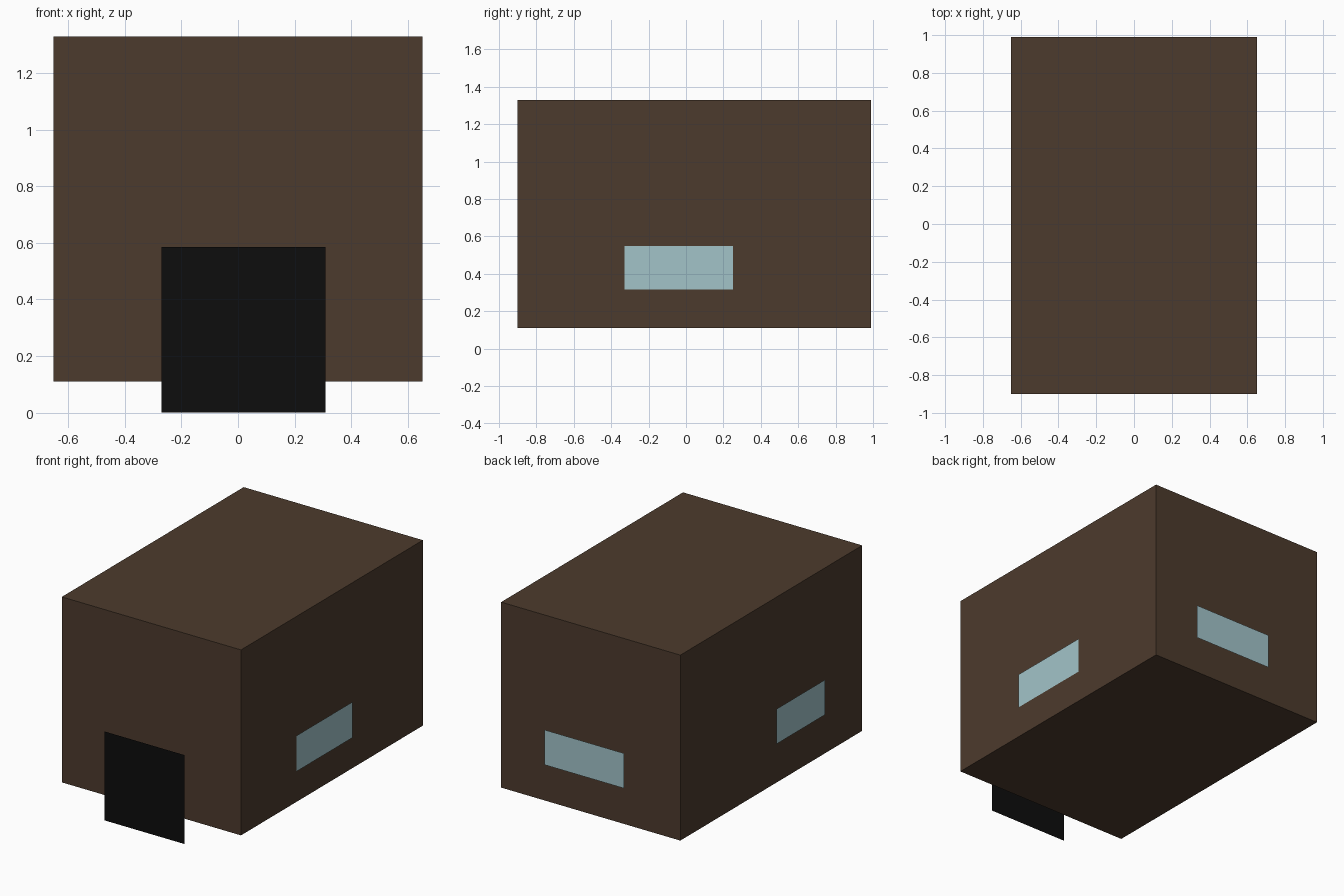
import bpy, bmesh
from mathutils import Vector

if "Cube" in bpy.data.objects:
    bpy.data.objects.remove(bpy.data.objects["Cube"])


def material(name, rgb):
    m = bpy.data.materials.new(name)
    m.diffuse_color = (*rgb, 1.0)
    m.use_nodes = True
    m.node_tree.nodes["Principled BSDF"].inputs["Base Color"].default_value = m.diffuse_color
    return m


BROWN = material("dark brown", (0.073, 0.043, 0.026))
GLASS = material("pale blue", (0.361, 0.552, 0.584))
BLACK = material("black", (0.004, 0.004, 0.004))


def add_object(name, bm, mat):
    mesh = bpy.data.meshes.new(name)
    bm.to_mesh(mesh)
    bm.free()
    mesh.materials.append(mat)
    bpy.context.collection.objects.link(bpy.data.objects.new(name, mesh))


def box(name, lo, hi, mat):
    lo, hi = Vector(lo), Vector(hi)
    bm = bmesh.new()
    bmesh.ops.create_cube(bm, size=1)
    for v in bm.verts:
        v.co = (lo + hi) / 2 + v.co * (hi - lo)
    add_object(name, bm, mat)


def panel(name, axis, pos, span, z, mat):
    """Upright flat sheet facing outward: axis is its normal, span runs sideways."""
    a, b = span
    if (axis == "x") != (pos > 0):      # keep the normal pointing away from the house
        a, b = b, a
    corners = [(a, z[0]), (b, z[0]), (b, z[1]), (a, z[1])]
    bm = bmesh.new()
    bm.faces.new([bm.verts.new((pos, s, h) if axis == "x" else (s, pos, h))
                  for s, h in corners])
    add_object(name, bm, mat)


# Main block of the house, raised slightly off the ground
box("house_body", (-0.652, -0.9, 0.11), (0.652, 0.99, 1.33), BROWN)

# Door sheet standing in front of the wall, reaching the ground
panel("door", "y", -1.0, (-0.27, 0.31), (0.0, 0.585), BLACK)

# One window just proud of each remaining wall
panel("right_window", "x", 0.658, (-0.33, 0.25), (0.315, 0.55), GLASS)
panel("left_window", "x", -0.66, (-0.50, 0.0), (0.37, 0.60), GLASS)
panel("back_window", "y", 1.0, (-0.25, 0.33), (0.35, 0.58), GLASS)
